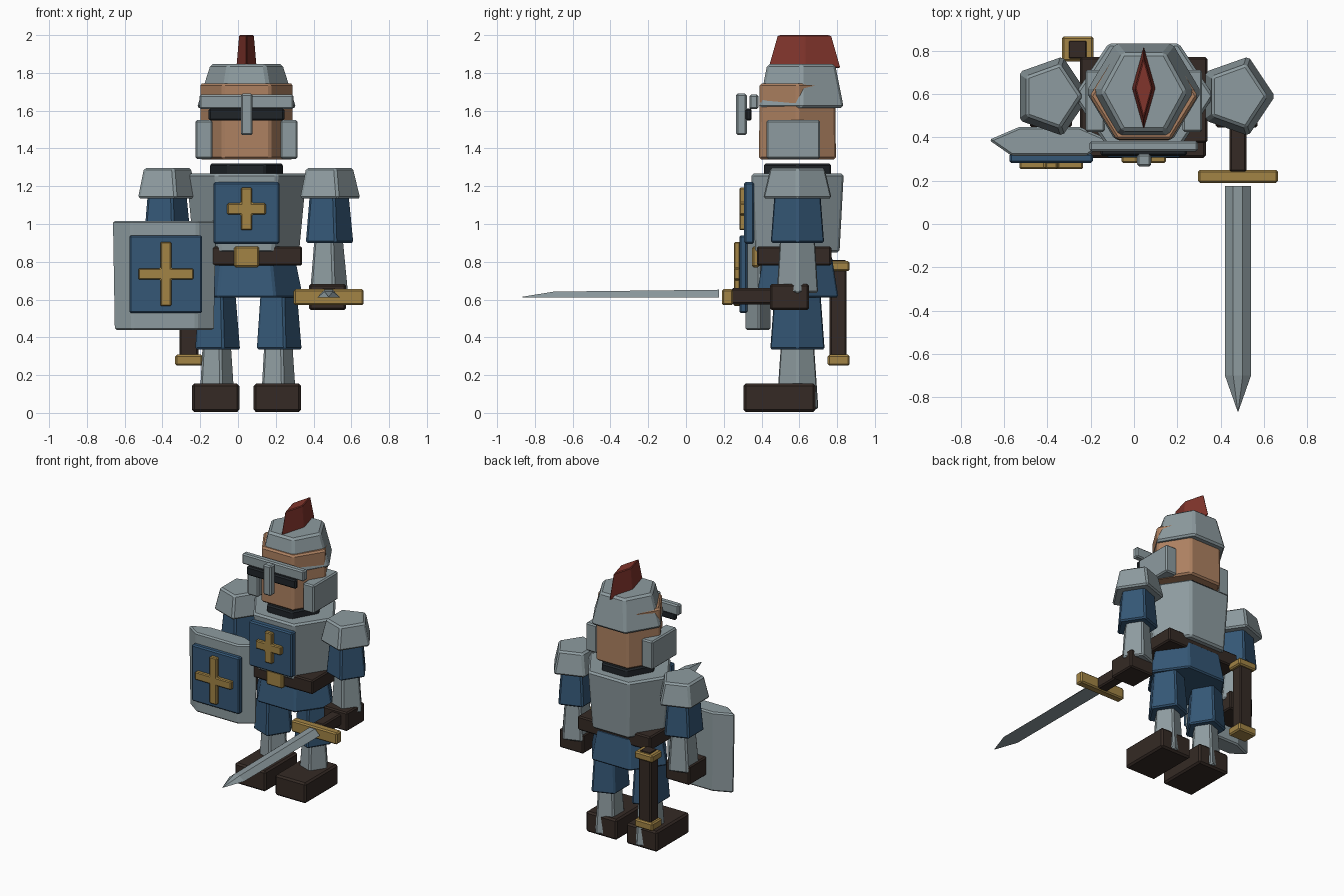
import bpy, bmesh, math

if "Cube" in bpy.data.objects:
    bpy.data.objects.remove(bpy.data.objects["Cube"])

CX, CY = 0.045, 0.59   # body axis


def mat(name, rgb):
    m = bpy.data.materials.new(name)
    m.diffuse_color = (*rgb, 1)
    m.use_nodes = True
    m.node_tree.nodes["Principled BSDF"].inputs["Base Color"].default_value = m.diffuse_color
    return m


STEEL = mat("steel", (0.27, 0.33, 0.35))
BLUE = mat("blue_cloth", (0.035, 0.095, 0.18))
SKIN = mat("skin", (0.42, 0.22, 0.12))
GOLD = mat("gold", (0.36, 0.23, 0.06))
BROWN = mat("leather", (0.035, 0.023, 0.018))
DARK = mat("dark", (0.014, 0.018, 0.022))
RED = mat("red_plume", (0.22, 0.035, 0.025))


def loft(name, rings, material, bevel=0.01):
    """Skin a stack of equal-length point rings, cap both ends, bevel edges."""
    bm = bmesh.new()
    vs = [[bm.verts.new(p) for p in r] for r in rings]
    n = len(vs[0])
    for a, b in zip(vs, vs[1:]):
        for i in range(n):
            j = (i + 1) % n
            bm.faces.new((a[i], a[j], b[j], b[i]))
    bm.faces.new(vs[0])
    bm.faces.new(vs[-1])
    bmesh.ops.recalc_face_normals(bm, faces=bm.faces)
    me = bpy.data.meshes.new(name)
    bm.to_mesh(me)
    bm.free()
    me.materials.append(material)
    ob = bpy.data.objects.new(name, me)
    bpy.context.collection.objects.link(ob)
    if bevel:
        mod = ob.modifiers.new("bevel", "BEVEL")
        mod.width, mod.segments = bevel, 1
    return ob


def box(name, x, y, z, material, bevel=0.009):
    def ring(h):
        return [(x[0], y[0], h), (x[1], y[0], h), (x[1], y[1], h), (x[0], y[1], h)]
    return loft(name, [ring(z[0]), ring(z[1])], material, bevel)


def taper(name, n, c, z, low, high, material, bevel=0.01):
    """n-sided tapered prism, first corner towards +x; low/high = (rx, ry)."""
    def ring(r, h):
        return [(c[0] + r[0] * math.cos(2 * math.pi * i / n),
                 c[1] + r[1] * math.sin(2 * math.pi * i / n), h) for i in range(n)]
    return loft(name, [ring(low, z[0]), ring(high, z[1])], material, bevel)


def cross(name, c, half_w, half_h, bar, y, material):
    """Plus-shaped emblem facing the front."""
    x, z = c
    w, h, b = half_w, half_h, bar
    pts = [(-b, -h), (b, -h), (b, -b), (w, -b), (w, b), (b, b),
           (b, h), (-b, h), (-b, b), (-w, b), (-w, -b), (-b, -b)]
    return loft(name, [[(x + p, d, z + q) for p, q in pts] for d in y], material, 0.006)


# limbs, both sides
for s, side in ((-1, "left"), (1, "right")):
    leg = (CX + s * 0.163, CY)
    arm = (CX + s * 0.429, CY)
    box(side + "_boot", (leg[0] - 0.125, leg[0] + 0.125), (0.305, 0.685), (0.005, 0.155), BROWN, 0.012)
    taper(side + "_shin", 5, leg, (0.02, 0.37), (0.108, 0.12), (0.085, 0.095), STEEL)
    taper(side + "_thigh", 5, leg, (0.335, 0.66), (0.134, 0.155), (0.107, 0.13), BLUE)
    taper(side + "_shoulder_guard", 5, arm, (1.135, 1.297), (0.18, 0.195), (0.14, 0.155), STEEL, 0.012)
    taper(side + "_upper_arm", 5, arm, (0.9, 1.2), (0.142, 0.152), (0.112, 0.128), BLUE)
    taper(side + "_forearm", 5, arm, (0.635, 0.93), (0.114, 0.118), (0.085, 0.1), STEEL)
    box(side + "_glove", (arm[0] - 0.097, arm[0] + 0.097), (0.445, 0.65), (0.545, 0.682), BROWN)
    ear = CX + s * 0.225
    box(side + "_cheek_guard", (ear - 0.045, ear + 0.045), (0.425, 0.71), (1.345, 1.55), STEEL)

# torso
taper("skirt", 6, (CX, CY), (0.61, 0.83), (0.305, 0.25), (0.26, 0.21), BLUE)
box("belt", (-0.25, 0.34), (0.375, 0.77), (0.78, 0.882), BROWN)
box("buckle", (-0.02, 0.112), (0.35, 0.39), (0.77, 0.882), GOLD)
taper("chest_plate", 6, (CX, CY), (0.848, 1.268), (0.285, 0.257), (0.325, 0.283), STEEL, 0.013)
box("chest_panel", (-0.13, 0.22), (0.308, 0.36), (0.895, 1.222), BLUE)
cross("chest_emblem", (CX, 1.08), 0.102, 0.112, 0.03, (0.282, 0.315), GOLD)
taper("collar", 6, (CX, CY), (1.255, 1.32), (0.197, 0.205), (0.197, 0.205), DARK)

# head and helmet
taper("head", 6, (CX, CY), (1.342, 1.745), (0.252, 0.235), (0.25, 0.231), SKIN, 0.012)
taper("helmet", 6, (CX, 0.61), (1.615, 1.847), (0.27, 0.26), (0.196, 0.207), STEEL, 0.014)
taper("plume", 4, (CX, 0.627), (1.825, 2.0), (0.055, 0.195), (0.04, 0.145), RED, 0.005)
box("visor_bar", (-0.205, 0.295), (0.335, 0.383), (1.608, 1.685), STEEL)
box("eye_slit", (-0.155, 0.245), (0.315, 0.348), (1.548, 1.612), DARK)
box("nose_guard", (0.015, 0.078), (0.265, 0.322), (1.47, 1.69), STEEL)

# shield, a wide flattened hexagon
outline = [(-0.67, 0.388), (-0.53, 0.448), (-0.25, 0.448), (-0.11, 0.388), (-0.215, 0.315), (-0.565, 0.315)]
loft("shield", [[(-0.39 + (x + 0.39) * k, y, z) for x, y in outline]
                for z, k in ((0.438, 0.965), (1.017, 1.0))], STEEL)
box("shield_panel", (-0.575, -0.19), (0.282, 0.325), (0.528, 0.94), BLUE)
cross("shield_emblem", (-0.382, 0.735), 0.146, 0.17, 0.029, (0.254, 0.287), GOLD)

# sword
box("sword_grip", (0.44, 0.52), (0.24, 0.47), (0.575, 0.66), BROWN)
box("sword_guard", (0.295, 0.665), (0.19, 0.25), (0.57, 0.655), GOLD)


def blade_ring(y, w, t, top):
    return [(0.48 - w, y, 0.612), (0.48 + w, y, 0.612), (0.48 + t, y, top), (0.48 - t, y, top)]


loft("sword_blade", [blade_ring(0.175, 0.06, 0.022, 0.652), blade_ring(-0.7, 0.06, 0.022, 0.642),
                     blade_ring(-0.865, 0.002, 0.001, 0.615)], STEEL, 0)

# scabbard on the back
box("scabbard", (-0.31, -0.21), (0.76, 0.85), (0.28, 0.803), BROWN)
for z, name in (((0.25, 0.308), "scabbard_tip"), ((0.75, 0.803), "scabbard_collar")):
    box(name, (-0.333, -0.187), (0.75, 0.866), z, GOLD)
box("scabbard_mouth", (-0.3, -0.22), (0.765, 0.845), (0.78, 0.81), BROWN, 0.003)
